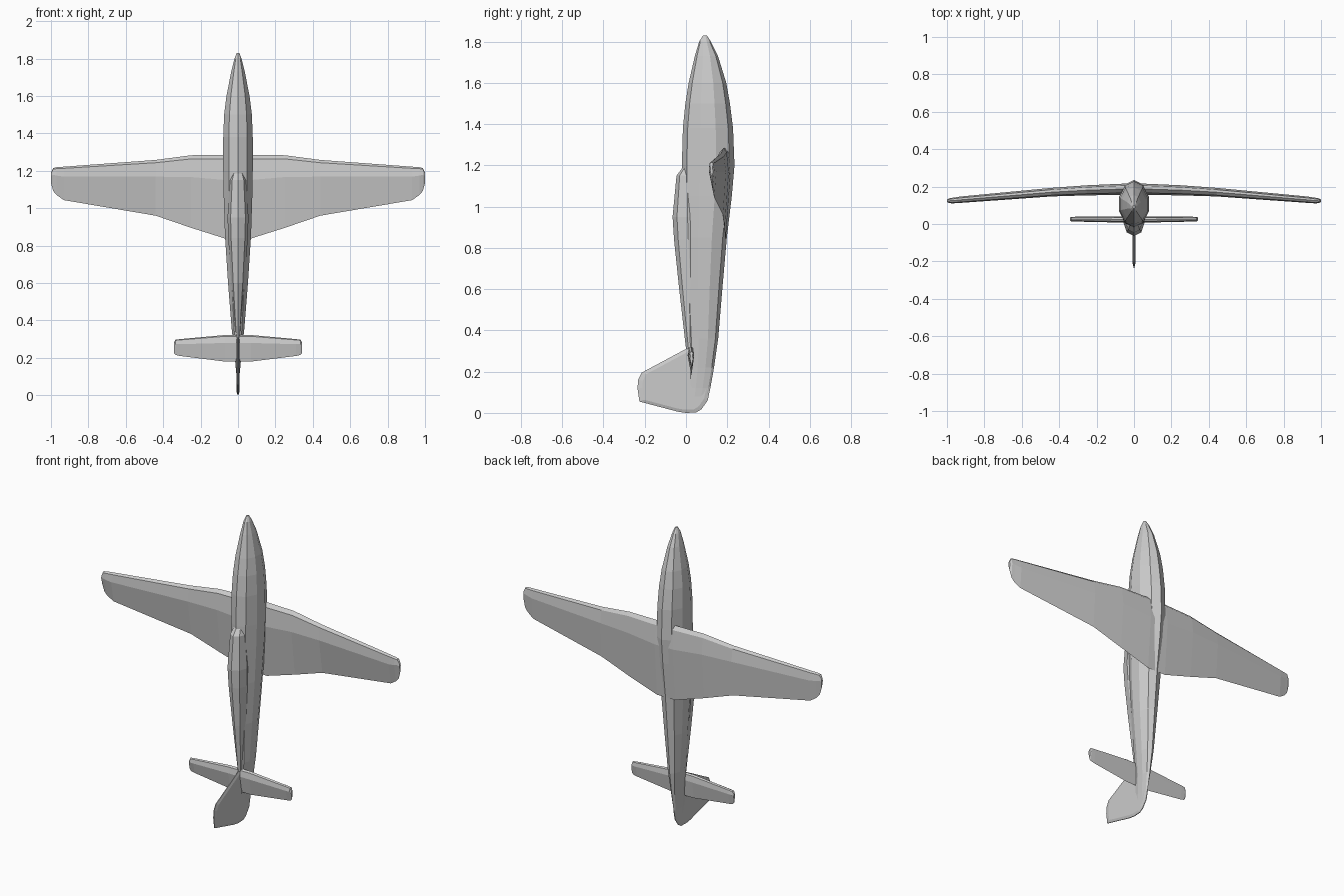
import bpy, bmesh, math


def finish(name, bm):
    bmesh.ops.recalc_face_normals(bm, faces=bm.faces)
    mesh = bpy.data.meshes.new(name)
    bm.to_mesh(mesh)
    bm.free()
    obj = bpy.data.objects.new(name, mesh)
    bpy.context.collection.objects.link(obj)
    return obj


def loft(name, rings):
    """Skin a list of equal-sized point rings and cap both ends."""
    bm = bmesh.new()
    loops = [[bm.verts.new(p) for p in ring] for ring in rings]
    n = len(loops[0])
    for a, b in zip(loops, loops[1:]):
        for i in range(n):
            j = (i + 1) % n
            bm.faces.new((a[i], a[j], b[j], b[i]))
    bm.faces.new(loops[0])
    bm.faces.new(loops[-1])
    return finish(name, bm)


def oval(z, y0, y1, w, sides=10):
    """Horizontal oval section from y0 to y1 with half-width w."""
    ring = []
    for i in range(sides):
        a = 2 * math.pi * i / sides
        ring.append((w * math.sin(a), (y0 + y1) / 2 - (y1 - y0) / 2 * math.cos(a), z))
    return ring


def foil(x, lead, trail, y_lead, y_trail, thick):
    """Six-point airfoil section at span x; the upper side faces -y."""
    c = lead - trail
    ym = y_lead + (y_trail - y_lead) * 0.3
    return [(x, y_lead, lead),
            (x, y_lead - thick * 0.35, lead - c * 0.05),
            (x, ym - thick * 0.55, lead - c * 0.3),
            (x, y_trail, trail),
            (x, ym + thick * 0.45, lead - c * 0.3),
            (x, y_lead + thick * 0.3, lead - c * 0.05)]


def wing(name, half):
    """Mirror half-span sections (centre to tip) into a full wing."""
    left = [foil(-s[0], *s[1:]) for s in reversed(half)]
    return loft(name, left + [foil(*s) for s in half])


# Fuselage, nose to tail: z, top y, belly y, half-width
body = [(1.83, 0.083, 0.100, 0.007), (1.80, 0.064, 0.120, 0.020),
        (1.73, 0.043, 0.155, 0.038), (1.60, 0.013, 0.195, 0.065),
        (1.50, -0.003, 0.213, 0.078), (1.38, -0.015, 0.228, 0.083),
        (1.20, -0.020, 0.235, 0.083), (1.05, -0.017, 0.222, 0.080),
        (0.85, -0.012, 0.198, 0.073), (0.60, -0.002, 0.176, 0.056),
        (0.36, 0.012, 0.156, 0.036), (0.22, 0.015, 0.136, 0.020),
        (0.12, 0.010, 0.118, 0.010), (0.06, 0.005, 0.104, 0.006)]
loft("fuselage", [oval(*s) for s in body])

# Canopy with its long spine fairing
canopy = [(1.19, -0.016, 0.05, 0.030), (1.15, -0.046, 0.06, 0.044),
          (0.95, -0.065, 0.08, 0.056), (0.84, -0.058, 0.08, 0.052),
          (0.60, -0.033, 0.08, 0.036), (0.31, 0.000, 0.08, 0.012)]
loft("canopy", [oval(*s, sides=8) for s in canopy])

# Main wing: span x, leading z, trailing z, leading y, trailing y, thickness
wing("main_wing", [(0.06, 1.285, 0.835, 0.187, 0.192, 0.060),
                   (0.25, 1.283, 0.895, 0.181, 0.187, 0.054),
                   (0.44, 1.258, 0.960, 0.170, 0.179, 0.046),
                   (0.93, 1.222, 1.043, 0.129, 0.137, 0.034),
                   (0.97, 1.219, 1.070, 0.125, 0.131, 0.030),
                   (0.988, 1.215, 1.092, 0.124, 0.130, 0.026),
                   (1.0, 1.190, 1.135, 0.124, 0.127, 0.014)])

# Tailplane
wing("tailplane", [(0.07, 0.322, 0.180, 0.025, 0.026, 0.032),
                   (0.31, 0.300, 0.210, 0.027, 0.028, 0.026),
                   (0.335, 0.297, 0.216, 0.027, 0.028, 0.024),
                   (0.343, 0.280, 0.225, 0.027, 0.028, 0.014)])

# Fin and rudder plate, thinned toward its outline
outline = [(0.02, 0.325), (0.0, 0.31), (-0.215, 0.195), (-0.232, 0.16), (-0.235, 0.12),
           (-0.226, 0.055), (-0.04, 0.006), (0.0, 0.0), (0.05, 0.002),
           (0.075, 0.018), (0.105, 0.06), (0.118, 0.12), (0.08, 0.24)]
rings = []
for x, k in ((-0.007, 0.88), (-0.002, 1.0), (0.002, 1.0), (0.007, 0.88)):
    rings.append([(x, -0.04 + (y + 0.04) * k, 0.13 + (z - 0.13) * k) for y, z in outline])
loft("fin_and_rudder", rings)
